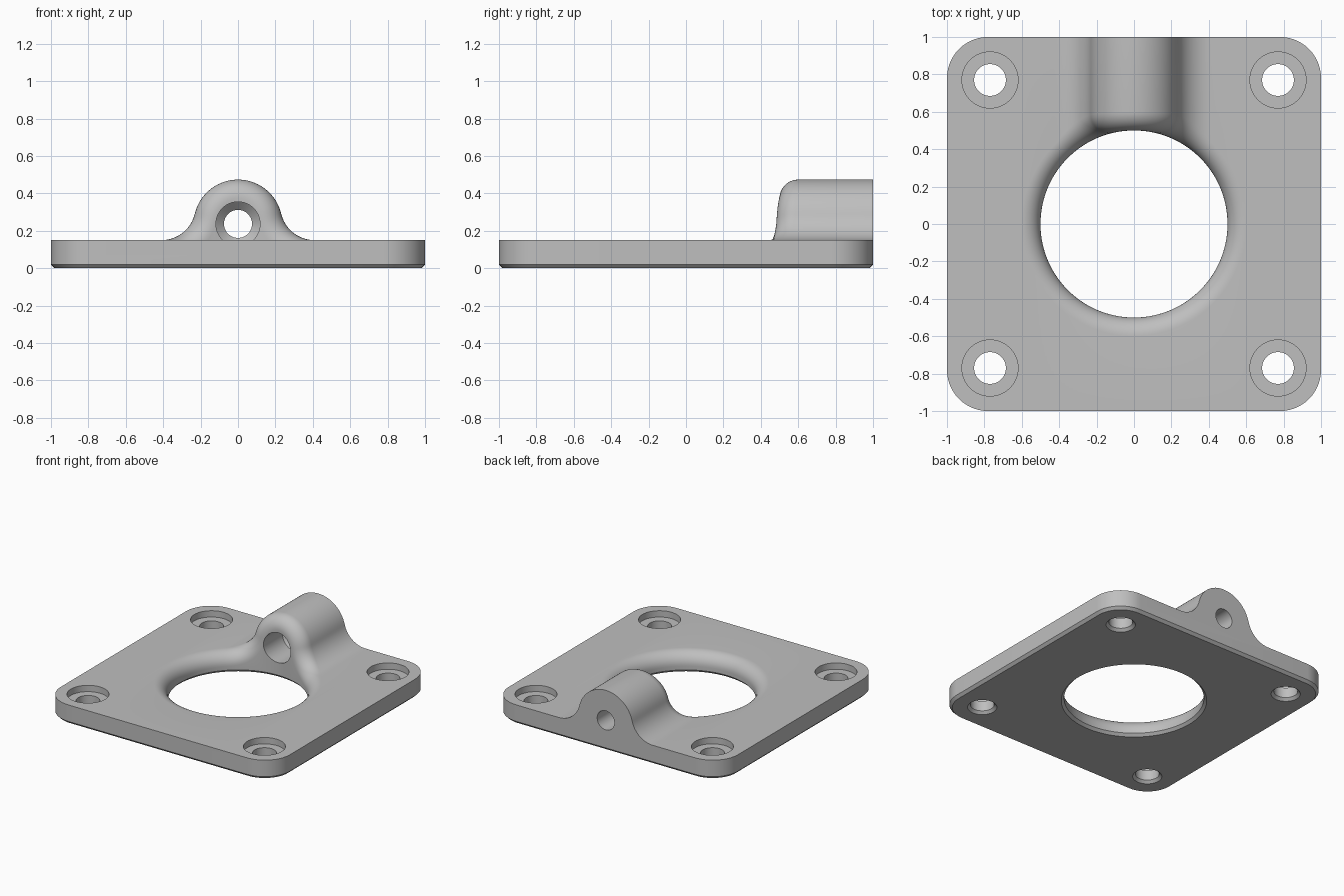
import bpy, bmesh, math
from math import sin, cos, pi, sqrt, acos, atan2

if "Cube" in bpy.data.objects:
    bpy.data.objects.remove(bpy.data.objects["Cube"])

TOP, LOW, OUT = 0.15, -0.05, 1.1      # plate top; oversize limits trimmed later
HOLE_R, EDGE = 0.5, 0.1               # main opening and its rounded rim
LUG_Z, LUG_R, FOOT_X, FOOT_R = 0.237, 0.237, 0.41, 0.184

grey = bpy.data.materials.new("grey")
grey.diffuse_color = (0.52, 0.52, 0.52, 1)
grey.use_nodes = True
grey.node_tree.nodes["Principled BSDF"].inputs["Base Color"].default_value = grey.diffuse_color


def make_object(name, bm):
    bmesh.ops.remove_doubles(bm, verts=bm.verts, dist=1e-5)
    bmesh.ops.recalc_face_normals(bm, faces=bm.faces)
    mesh = bpy.data.meshes.new(name)
    bm.to_mesh(mesh)
    bm.free()
    mesh.materials.append(grey)
    ob = bpy.data.objects.new(name, mesh)
    bpy.context.collection.objects.link(ob)
    return ob


def face(bm, pts):
    bm.faces.new([bm.verts.new(p) for p in pts])


def stack(name, rings):
    """Closed solid from equal-length rings of points."""
    bm = bmesh.new()
    loops = [[bm.verts.new(p) for p in r] for r in rings]
    n = len(loops[0])
    for a, b in zip(loops, loops[1:]):
        for i in range(n):
            j = (i + 1) % n
            bm.faces.new((a[i], a[j], b[j], b[i]))
    bm.faces.new(loops[0])
    bm.faces.new(loops[-1])
    return make_object(name, bm)


def lathe(name, profile, x=0, y=0, n=64):
    return stack(name, [[(x + r * cos(2 * pi * i / n), y + r * sin(2 * pi * i / n), z)
                         for i in range(n)] for r, z in profile])


# Cross-sections as (x, z, normal x, normal z), from right to left
def flat_section(t0, t1, n):
    w = HOLE_R + EDGE
    return [(w * cos(t0 + (t1 - t0) * i / n), TOP, 0, 1) for i in range(n + 1)]


def lug_section():
    half = flat_section(0, acos(FOOT_X / (HOLE_R + EDGE)), 16)
    cz = TOP + FOOT_R
    tilt = atan2(FOOT_X, cz - LUG_Z)          # angle of the blend from vertical
    for i in range(1, 17):
        a = tilt * i / 16
        half.append((FOOT_X - FOOT_R * sin(a), cz - FOOT_R * cos(a), sin(a), cos(a)))
    for i in range(1, 21):
        a = tilt * (1 - i / 20)
        half.append((LUG_R * sin(a), LUG_Z + LUG_R * cos(a), sin(a), cos(a)))
    return half + [(-x, z, -nx, nz) for x, z, nx, nz in half[-2::-1]]


def column(section_point, side, steps=10):
    """Points from outer underside, up the opening wall, over the rim, to outer top."""
    x, z, nx, nz = section_point
    cx, cz = x - EDGE * nx, z - EDGE * nz
    ring = HOLE_R + EDGE
    cy = sqrt(max(0, ring ** 2 - cx ** 2))
    rx, ry = cx / ring, cy / ring
    low = HOLE_R + 0.02 - LOW
    pts = [(x, OUT, LOW), (rx * low, ry * low, LOW), (rx * HOLE_R, ry * HOLE_R, 0.02)]
    ang = acos(-nx * rx)
    for k in range(steps + 1):
        t = k / steps
        a, b = sin((1 - t) * ang) / sin(ang), sin(t * ang) / sin(ang)
        pts.append((cx + EDGE * (-rx * a + nx * b), cy - EDGE * ry * a, cz + EDGE * nz * b))
    pts.append((x, OUT, z))
    return [(px, py * side, pz) for px, py, pz in pts]


# Plate and lug as one body with the rounded opening
bm = bmesh.new()
for side, section in ((1, lug_section()), (-1, flat_section(0, pi, 72))):
    cols = [column(p, side) for p in section]
    for a, b in zip(cols, cols[1:]):
        for k in range(len(a)):
            m = (k + 1) % len(a)
            face(bm, (a[k], b[k], b[m], a[m]))
w = HOLE_R + EDGE
for s in (1, -1):
    for z, r in ((TOP, w), (LOW, HOLE_R + 0.02 - LOW)):
        face(bm, [(s * r, 0, z), (s * w, OUT, z), (s * OUT, OUT, z),
                  (s * OUT, -OUT, z), (s * w, -OUT, z)])
    for y in (OUT, -OUT):
        face(bm, [(s * w, y, LOW), (s * OUT, y, LOW), (s * OUT, y, TOP), (s * w, y, TOP)])
    face(bm, [(s * OUT, -OUT, LOW), (s * OUT, OUT, LOW), (s * OUT, OUT, TOP), (s * OUT, -OUT, TOP)])
body = make_object("mounting_plate", bm)


# Rounded-square outline with a chamfered lower edge
def outline(inset, z, radius=0.22, n=14):
    c, r = 1 - radius, radius - inset
    return [(sx * c + r * cos(a0 + pi / 2 * i / n), sy * c + r * sin(a0 + pi / 2 * i / n), z)
            for sx, sy, a0 in ((1, 1, 0), (-1, 1, pi / 2), (-1, -1, pi), (1, -1, 1.5 * pi))
            for i in range(n + 1)]


tools = [(stack("outline_cutter", [outline(0.02, 0), outline(0, 0.02), outline(0, 1)]), 'INTERSECT')]

# Counterbored screw holes
for sx in (1, -1):
    for sy in (1, -1):
        tools.append((lathe("screw_hole_cutter",
                            [(0.125, -0.02), (0.085, 0.02), (0.085, 0.10), (0.15, 0.10), (0.15, 0.4)],
                            sx * 0.77, sy * 0.77), 'DIFFERENCE'))

# Stepped bore through the lug
bore = lathe("lug_bore_cutter", [(0.118, 0.3), (0.118, 0.72), (0.075, 0.76), (0.075, 1.2)])
bore.rotation_euler = (-pi / 2, 0, 0)
bore.location.z = LUG_Z
tools.append((bore, 'DIFFERENCE'))

bpy.context.view_layer.objects.active = body
body.select_set(True)
for tool, op in tools:
    mod = body.modifiers.new("cut", 'BOOLEAN')
    mod.operation, mod.object, mod.solver = op, tool, 'EXACT'
    bpy.ops.object.modifier_apply(modifier=mod.name)
    bpy.data.objects.remove(tool)
bpy.ops.object.shade_smooth_by_angle(angle=math.radians(30))
